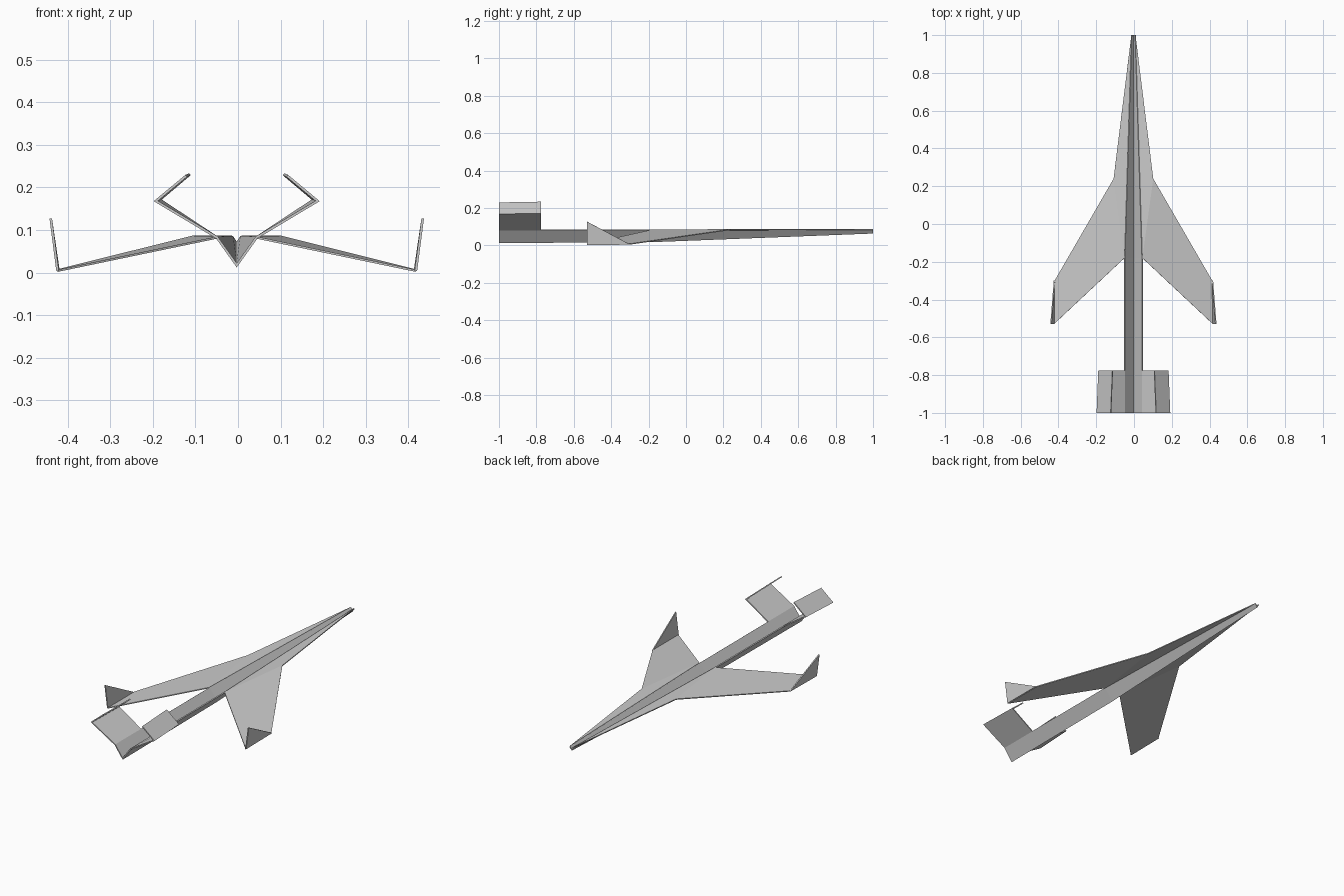
import bpy

if "Cube" in bpy.data.objects:
    bpy.data.objects.remove(bpy.data.objects["Cube"])

paper = bpy.data.materials.new("light_grey_paper")
paper.use_nodes = True
GREY = (0.6, 0.6, 0.6, 1)
paper.diffuse_color = GREY
paper.node_tree.nodes["Principled BSDF"].inputs["Base Color"].default_value = GREY


def sheet(name, points, faces, thickness=0.006):
    """Thin folded sheet, drawn for the left half and mirrored."""
    mesh = bpy.data.meshes.new(name)
    mesh.from_pydata(points, [], faces)
    mesh.materials.append(paper)
    ob = bpy.data.objects.new(name, mesh)
    bpy.context.collection.objects.link(ob)
    ob.location.x = -0.003
    mirror = ob.modifiers.new("mirror", 'MIRROR')
    mirror.merge_threshold = 0.0005
    solid = ob.modifiers.new("thickness", 'SOLIDIFY')
    solid.thickness = thickness
    solid.offset = 0
    solid.use_even_offset = True
    return ob


def strip(columns):
    """Points and quads joining equal-length rows of points."""
    n = len(columns[0])
    points = [p for col in columns for p in col]
    faces = [(c * n + i, c * n + i + 1, (c + 1) * n + i + 1, (c + 1) * n + i)
             for c in range(len(columns) - 1) for i in range(n - 1)]
    return points, faces


# V-folded fuselage, from tail to nose
keel = [(0, -1, 0.017), (0, -0.18, 0.022), (0, 1, 0.068)]
rim = [(0.047, -1, 0.083), (0.047, -0.18, 0.083), (0.011, 1, 0.084)]
sheet("fuselage", *strip([keel, rim]))

# Wing with flat strake, folded down along the root line
sheet("wings",
      [(0.011, 1, 0.084), (0.047, -0.18, 0.082), (0.105, 0.24, 0.084),
       (0.417, -0.30, 0.006), (0.421, -0.53, 0.004)],
      [(0, 1, 2), (1, 4, 3, 2)], 0.005)

# Triangular upturned wing tips
sheet("winglets",
      [(0.419, -0.30, 0.005), (0.421, -0.53, 0.004), (0.437, -0.53, 0.127)],
      [(0, 1, 2)])

# Tail panels rising outward, then folded back in
sheet("tail_fins", *strip([
    [(0.046, -1, 0.082), (0.046, -0.775, 0.082)],
    [(0.190, -1, 0.168), (0.181, -0.775, 0.171)],
    [(0.119, -1, 0.227), (0.110, -0.775, 0.231)]]))
